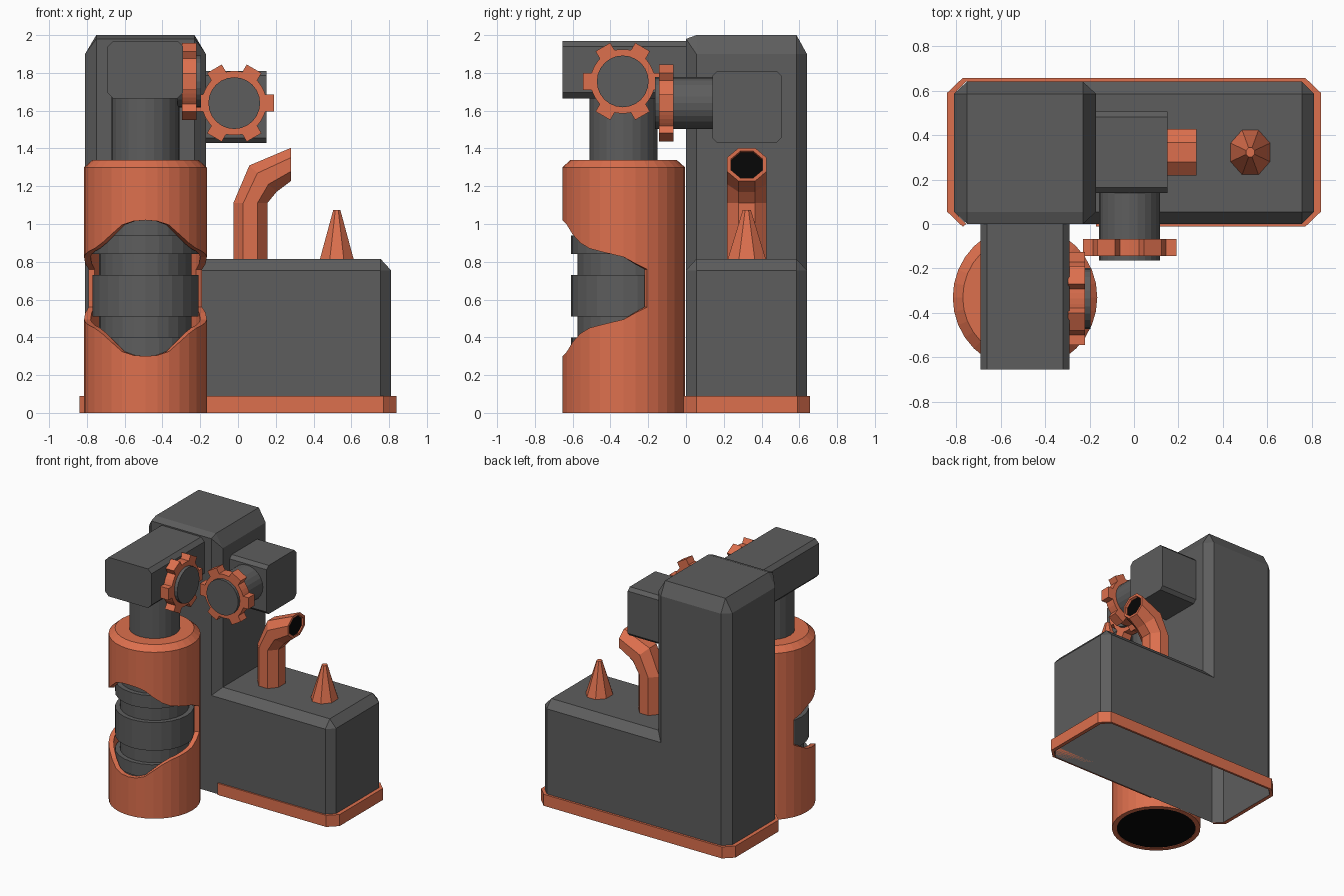
import bpy, bmesh, math
from mathutils import Vector

if "Cube" in bpy.data.objects:
    bpy.data.objects.remove(bpy.data.objects["Cube"])


def material(name, color):
    m = bpy.data.materials.new(name)
    m.diffuse_color = color
    m.use_nodes = True
    m.node_tree.nodes["Principled BSDF"].inputs["Base Color"].default_value = m.diffuse_color
    return m


ORANGE = material("orange_paint", (0.72, 0.16, 0.075, 1))
GREY = material("dark_grey", (0.11, 0.11, 0.11, 1))
BLACK = material("black", (0.002, 0.002, 0.002, 1))


def finish(name, bm, mat, recalc=True):
    bmesh.ops.remove_doubles(bm, verts=bm.verts, dist=0.0005)
    if recalc:
        bmesh.ops.recalc_face_normals(bm, faces=bm.faces)
    me = bpy.data.meshes.new(name)
    bm.to_mesh(me)
    bm.free()
    ob = bpy.data.objects.new(name, me)
    me.materials.append(mat)
    bpy.context.collection.objects.link(ob)
    return ob


def loft(name, rings, mat, start=True, end=True):
    """Skin a list of equal-length point rings, optionally capping the ends."""
    bm = bmesh.new()
    vs = [[bm.verts.new(p) for p in r] for r in rings]
    n = len(vs[0])
    for a, b in zip(vs, vs[1:]):
        for i in range(n):
            j = (i + 1) % n
            bm.faces.new((a[i], a[j], b[j], b[i]))
    if start:
        bm.faces.new(vs[0][::-1])
    if end:
        bm.faces.new(vs[-1])
    return finish(name, bm, mat)


def circle(c, r, n, axis='z', phase=0.0):
    out = []
    for i in range(n):
        t = phase + 2 * math.pi * i / n
        u, v = r * math.cos(t), r * math.sin(t)
        d = {'x': (0, u, v), 'y': (u, 0, v), 'z': (u, v, 0)}[axis]
        out.append(Vector(c) + Vector(d))
    return out


def chamfer_box(name, lo, hi, axis, c):
    """Box whose edges parallel to one axis are chamfered."""
    bm = bmesh.new()
    bmesh.ops.create_cube(bm, size=1)
    for v in bm.verts:
        v.co = [(lo[k] + hi[k]) / 2 + v.co[k] * (hi[k] - lo[k]) for k in range(3)]
    edges = [e for e in bm.edges
             if abs((e.verts[0].co - e.verts[1].co).normalized()[axis]) > 0.9]
    bmesh.ops.bevel(bm, geom=edges, offset=c, segments=1, affect='EDGES')
    return finish(name, bm, GREY)


# L-shaped body: chamfered tower joined with the low block, open underneath
def at(pts, z):
    return [(x, y, z) for x, y in pts]


oct_t = [(-.75, 0), (-.23, 0), (-.17, .055), (-.17, .585),
         (-.23, .64), (-.75, .64), (-.81, .585), (-.81, .055)]
top_t = [(min(max(x, -.75), -.23), min(max(y, .055), .585)) for x, y in oct_t]
shoulder = [(x, y, 1.98 if y == 0 else 1.9) for x, y in oct_t]
body = loft("body", [at(oct_t, 0), shoulder, at(top_t, 2)], GREY)
hex_l = [(-.5, 0), (.755, 0), (.81, .055), (.81, .585), (.755, .64), (-.5, .64)]
top_l = [(min(x, .755), min(max(y, .055), .585)) for x, y in hex_l]
low = loft("low_block", [at(hex_l, 0), at(hex_l, .755), at(top_l, .815)], GREY)
mod = body.modifiers.new("join", 'BOOLEAN')
mod.operation, mod.solver, mod.object = 'UNION', 'EXACT', low
dg = bpy.context.evaluated_depsgraph_get()
joined = bpy.data.meshes.new_from_object(body.evaluated_get(dg))
body.modifiers.clear()
body.data = joined
bpy.data.objects.remove(low)
bm = bmesh.new()
bm.from_mesh(joined)
bmesh.ops.delete(bm, geom=[f for f in bm.faces if f.calc_center_median().z < .001],
                 context='FACES')
bm.to_mesh(joined)
bm.free()

# Base trim: strip around the foot, open behind the round tank
outer = [(-.17, -.012), (.77, -.012), (.84, .055), (.84, .59), (.77, .657),
         (-.77, .657), (-.84, .59), (-.84, .055), (-.77, -.012)]
inner = [(-.17, 0), (.755, 0), (.81, .055), (.81, .585), (.755, .64),
         (-.755, .64), (-.81, .585), (-.81, .055), (-.755, 0)]
loft("base_trim", [[(*o, 0), (*o, .09), (*i, .09), (*i, 0)]
                   for o, i in zip(outer, inner)], ORANGE)

# Tank cover: round shell with a wavy window cut in the front
CX, CY, R, N = -.49, -.33, .325, 32
half = [.36, .355, .335, .285, .24, .21, .195, .18, .165, .13, .10]
bm = bmesh.new()
cols = []
for i in range(N):
    k = min(i, N - i)
    h = half[min(k, 10)]
    t = 2 * math.pi * i / N
    cols.append([bm.verts.new((CX + r * math.sin(t), CY - r * math.cos(t), z))
                 for r, z in ((R, 0), (R, .66 - h), (R, .66 + h),
                              (R, 1.30), (.28, 1.34), (.17, 1.34))])
for i in range(N):
    a, b = cols[i], cols[(i + 1) % N]
    for s in range(5):
        if s == 1 and (i < 10 or i >= N - 10):
            continue
        bm.faces.new((a[s], b[s], b[s + 1], a[s + 1]))
cover = finish("tank_cover", bm, ORANGE, recalc=False)
sol = cover.modifiers.new("thickness", 'SOLIDIFY')
sol.thickness, sol.offset = .035, -1
loft("tank_bottom", [circle((CX, CY, .005), .29, N), circle((CX, CY, .01), .29, N)], BLACK)

# Ribbed column inside the tank
steps = [(.245, .2), (.245, .30), (.28, .30), (.28, .40), (.245, .40), (.245, .51),
         (.28, .51), (.28, .73), (.245, .73), (.245, .84), (.28, .84), (.28, .94),
         (.245, .94), (.245, 1.2), (.18, 1.2), (.18, 1.69)]
loft("column", [circle((CX, CY, z), r, 24) for r, z in steps], GREY)

# Overhanging arm and side box
chamfer_box("arm", (-.69, -.655, 1.665), (-.29, .1, 1.97), 1, .03)
chamfer_box("side_box", (-.2, .14, 1.43), (.15, .505, 1.81), 0, .025)


# Valve wheels: six-toothed orange wheel on a grey hub
def wheel(name, center, axis, g0, g1, h0, h1):
    prof = []
    for i in range(6):
        t = i * math.pi / 3
        pts = [(.165, -.045), (.21, -.045), (.21, .045), (.165, .045)]
        pts += [(.17 * math.cos(math.radians(d)), .17 * math.sin(math.radians(d)))
                for d in (22, 30, 38)]
        prof += [(u * math.cos(t) - v * math.sin(t), u * math.sin(t) + v * math.cos(t))
                 for u, v in pts]

    def place(u, v, w):
        if axis == 'x':
            return (w, center[1] + u, center[2] + v)
        return (center[0] + u, w, center[2] + v)
    loft(name + "_wheel", [[place(u, v, w) for u, v in prof] for w in (g0, g1)], ORANGE)
    ring = [(.137 * math.cos(2 * math.pi * i / 24), .137 * math.sin(2 * math.pi * i / 24))
            for i in range(24)]
    loft(name + "_hub", [[place(u, v, w) for u, v in ring] for w in (h0, h1)], GREY)


wheel("arm", (0, -.335, 1.755), 'x', -.297, -.22, -.32, -.195)
wheel("box", (-.02, 0, 1.64), 'y', -.143, -.067, -.165, .16)

# Bent eight-sided exhaust pipe with a dark mouth
OCT = [((math.cos(t) / math.cos(math.pi / 8)), math.sin(t) / math.cos(math.pi / 8))
       for t in [math.pi / 8 + i * math.pi / 4 for i in range(8)]]


def pipe_ring(x, z, ax, az, s=1.0):
    return [(x + u * ax * s, .322 + v * .105 * s, z + u * az * s) for u, v in OCT]


loft("exhaust_pipe", [pipe_ring(.065, .80, -.09, 0), pipe_ring(.065, 1.11, -.09, 0),
                      pipe_ring(.132, 1.24, -.072, .07), pipe_ring(.28, 1.315, 0, .088),
                      pipe_ring(.28, 1.315, 0, .088, .8),
                      pipe_ring(.26, 1.305, 0, .088, .8)], ORANGE, end=False)
loft("pipe_mouth", [pipe_ring(.262, 1.306, 0, .088, .8),
                    pipe_ring(.264, 1.307, 0, .088, .8)], BLACK)

# Small eight-sided spike
loft("spike", [[(.523 + u * .093 * s, .322 + v * .105 * s, z) for u, v in OCT]
               for s, z in ((1, .80), (.2, 1.075))], ORANGE)
